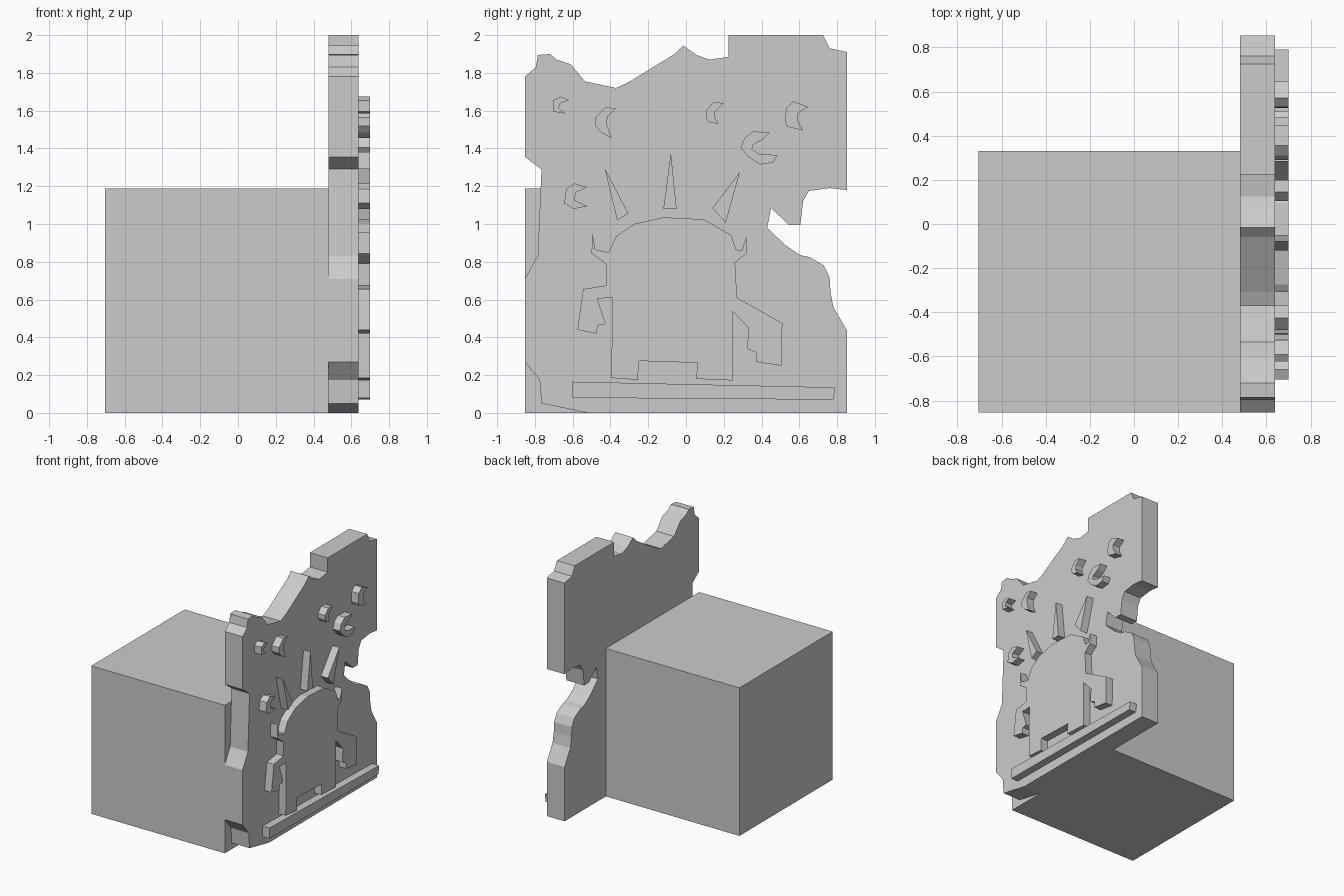
import bpy, bmesh


def extrude_profile(name, pts, x0, x1):
    """Closed (y, z) outline extruded along x."""
    bm = bmesh.new()
    face = bm.faces.new([bm.verts.new((x0, y, z)) for y, z in pts])
    ext = bmesh.ops.extrude_face_region(bm, geom=[face], use_keep_orig=True)
    moved = [g for g in ext["geom"] if isinstance(g, bmesh.types.BMVert)]
    bmesh.ops.translate(bm, verts=moved, vec=(x1 - x0, 0, 0))
    bmesh.ops.recalc_face_normals(bm, faces=bm.faces[:])
    mesh = bpy.data.meshes.new(name)
    bm.to_mesh(mesh)
    bm.free()
    obj = bpy.data.objects.new(name, mesh)
    bpy.context.collection.objects.link(obj)
    return obj


BACK, WALL, FRONT, RELIEF = -0.705, 0.48, 0.638, 0.70

# Plain block behind the slab
extrude_profile("support_block",
                [(-0.853, 0), (0.33, 0), (0.33, 1.187), (-0.853, 1.187)], BACK, WALL)

# Broken-edged slab
left_edge = [(-0.52, 0), (-0.765, 0.05), (-0.775, 0.175), (-0.853, 0.27), (-0.853, 0.71),
             (-0.785, 0.83), (-0.765, 1.29), (-0.853, 1.355), (-0.853, 1.78)]
top_edge = [(-0.795, 1.83), (-0.785, 1.895), (-0.72, 1.90), (-0.685, 1.87), (-0.61, 1.845),
            (-0.535, 1.755), (-0.37, 1.72), (-0.305, 1.75), (-0.06, 1.90), (-0.015, 1.945),
            (0.055, 1.895), (0.125, 1.87), (0.225, 1.885), (0.225, 2.0), (0.725, 2.0),
            (0.76, 1.93), (0.853, 1.91)]
right_edge = [(0.853, 1.18), (0.76, 1.19), (0.65, 1.175), (0.62, 1.12), (0.605, 0.995),
              (0.545, 0.995), (0.45, 1.085), (0.43, 0.98), (0.53, 0.885), (0.605, 0.835),
              (0.655, 0.825), (0.73, 0.78), (0.76, 0.72), (0.765, 0.64), (0.78, 0.56),
              (0.853, 0.435), (0.853, 0)]
extrude_profile("broken_slab", left_edge + top_edge + right_edge, WALL, FRONT)

# Raised figure: feet, right arm, head, left arm
feet = [(-0.395, 0.185), (-0.255, 0.175), (-0.25, 0.275), (0.06, 0.265), (0.055, 0.18),
        (0.245, 0.172)]
right_arm = [(0.245, 0.54), (0.33, 0.45), (0.325, 0.34), (0.37, 0.32), (0.37, 0.27),
             (0.505, 0.25), (0.51, 0.475), (0.27, 0.61)]
head = [(0.26, 0.795), (0.32, 0.845), (0.32, 0.935), (0.295, 0.86), (0.265, 0.865),
        (0.24, 0.94), (0.095, 1.025), (-0.12, 1.035), (-0.275, 1.0), (-0.37, 0.935),
        (-0.41, 0.85), (-0.48, 0.865), (-0.495, 0.955), (-0.5, 0.845), (-0.425, 0.79)]
left_arm = [(-0.42, 0.675), (-0.545, 0.655), (-0.575, 0.44), (-0.475, 0.42), (-0.465, 0.465),
            (-0.425, 0.47), (-0.47, 0.605), (-0.39, 0.61)]
extrude_profile("relief_figure", feet + right_arm + head + left_arm, FRONT, RELIEF)

# Ground bar under the figure
extrude_profile("ground_bar",
                [(-0.6, 0.165), (-0.6, 0.08), (0.78, 0.07), (0.79, 0.135)], FRONT, RELIEF)

# Pointed rays above the head
rays = [[(-0.43, 1.295), (-0.305, 1.055), (-0.365, 1.02)],
        [(-0.08, 1.38), (-0.05, 1.08), (-0.12, 1.08)],
        [(0.285, 1.275), (0.21, 1.005), (0.14, 1.085)]]
for i, pts in enumerate(rays):
    extrude_profile(f"ray_{i + 1}", pts, FRONT, RELIEF)

# Rough crescents: centre plus outline offsets in hundredths of a unit
crescents = [
    ((-0.66, 1.63), [(-4.5, 2.5), (0, 4.5), (4, 2.5), (-.5, 1), (-1.5, -1.5), (2, -4.5), (-4.5, -3.5)]),
    ((-0.42, 1.54), [(-.5, 8), (5, 7), (.5, 3), (0, -1), (2.5, -8.5), (-3, -5.5), (-6, -2), (-6, 2.5)]),
    ((0.15, 1.58), [(-.5, 6.5), (5, 6), (.5, 1.5), (0, -1), (2, -5), (-3, -4), (-4.5, -1.5), (-4.5, 2)]),
    ((0.59, 1.57), [(-2, 8), (5.5, 5), (0, 1.5), (0, -2), (3, -7.5), (-5.5, -5.5), (-6.5, -3), (-6, 4.5)]),
    ((0.37, 1.40), [(-1.5, 9), (7.5, 8.5), (4, 5), (-1.5, 2), (-2, -.5), (2, -3), (11.5, -3.5),
                    (9, -7.5), (2, -8.5), (-4, -4.5), (-8, .5), (-6, 5.5)]),
    ((-0.59, 1.15), [(0, 6.5), (6.5, 4.5), (.5, 1.5), (0, -2.5), (7, -5.5), (-.5, -7), (-5.5, -4), (-4.5, 3.5)]),
]
for i, ((cy, cz), offs) in enumerate(crescents):
    extrude_profile(f"crescent_{i + 1}", [(cy + a / 100, cz + b / 100) for a, b in offs],
                    FRONT, RELIEF)
